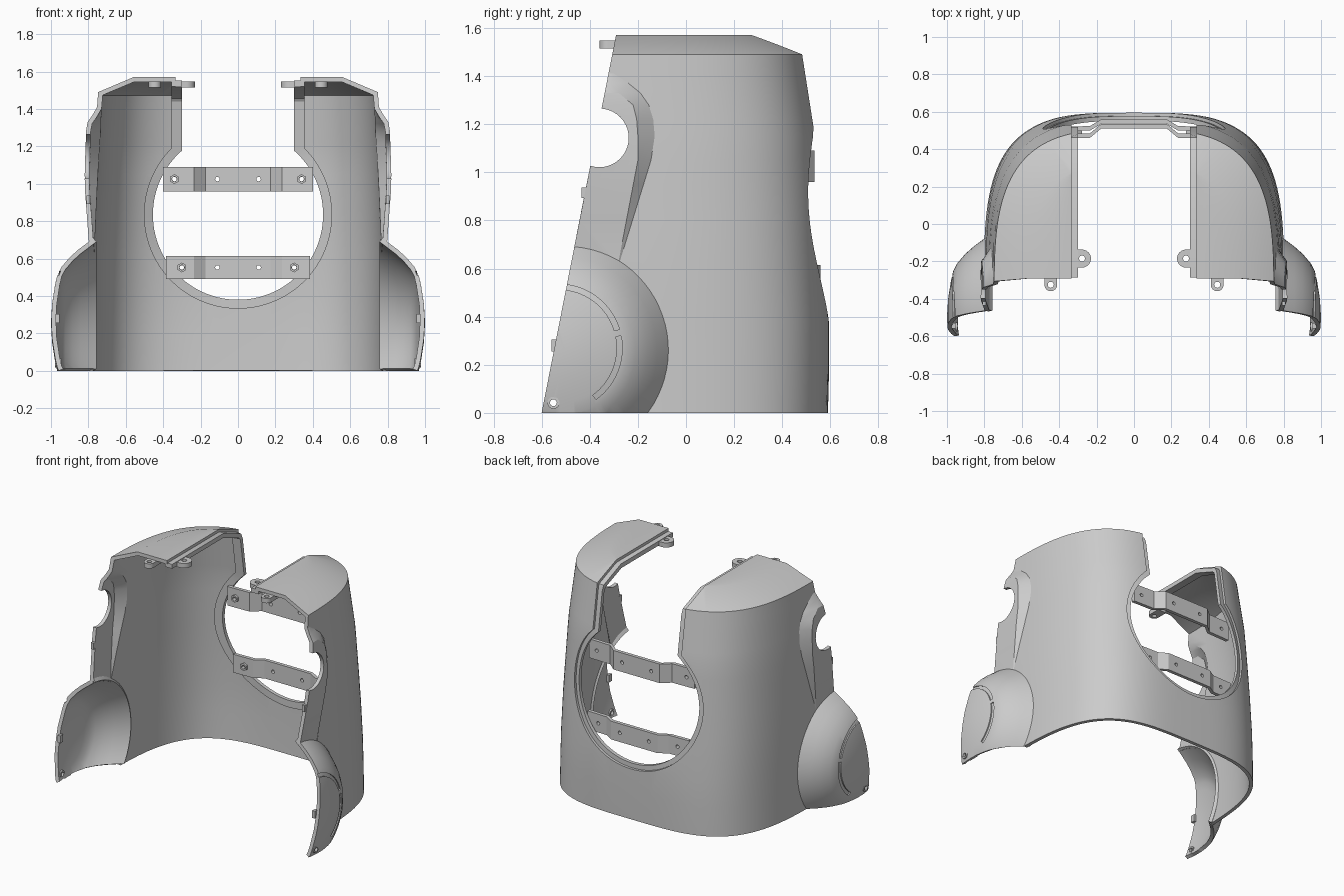
import bpy, bmesh, math
from mathutils import Matrix, Vector

if "Cube" in bpy.data.objects:
    bpy.data.objects.remove(bpy.data.objects["Cube"])

SLANT = 0.197


def interp(tab, z):
    for (z0, a), (z1, b) in zip(tab, tab[1:]):
        if z <= z1:
            return a + (b - a) * max(0, z - z0) / (z1 - z0)
    return tab[-1][1]


# Body measurements by height
WIDTH = [(0, .803), (.63, .793), (1.1, .775), (1.49, .748), (1.57, .56)]
BACK = [(0, .59), (.2, .595), (.38, .595), (.8, .575), (1.15, .555), (1.49, .505), (1.57, .32)]
EDGE_OUT = [(0, -.29), (.63, -.275), (1.1, -.13), (1.2, -.13), (1.28, -.155), (1.33, -.19), (1.37, -.24), (1.41, -.3), (1.57, -.25)]
EDGE_IN = [(0, -.31), (.63, -.28), (1.05, -.2), (1.2, -.2), (1.28, -.22), (1.33, -.28), (1.37, -.31), (1.41, -.312), (1.57, -.27)]
FLARE = [(0, 0), (.63, 0), (1.0, .042), (1.28, .05), (1.33, .045), (1.37, .02), (1.41, 0), (1.57, 0)]
YC = -.4
THICK = .025


def power(z):
    return 3.6 - .4 * min(z, 1.49) / 1.49


def side_x(y, z):
    n = power(z)
    s = max(0, (y - YC) / (interp(BACK, z) - YC))
    return interp(WIDTH, z) * max(0, 1 - s ** n) ** (1 / n)


def back_y(x, z):
    n = power(z)
    return YC + (interp(BACK, z) - YC) * max(0, 1 - (abs(x) / interp(WIDTH, z)) ** n) ** (1 / n)


def finish(name, bm):
    me = bpy.data.meshes.new(name)
    bm.to_mesh(me)
    bm.free()
    ob = bpy.data.objects.new(name, me)
    bpy.context.collection.objects.link(ob)
    return ob


def loft(bm, rows, closed=False):
    vs = [[bm.verts.new(p) for p in r] for r in rows]
    m = len(rows[0])
    for a, b in zip(vs, vs[1:]):
        for i in range(m if closed else m - 1):
            j = (i + 1) % m
            bm.faces.new((a[i], a[j], b[j], b[i]))
    return vs


def sweep(name, sections):
    bm = bmesh.new()
    vs = loft(bm, sections, True)
    bm.faces.new(vs[0])
    bm.faces.new(vs[-1])
    bmesh.ops.recalc_face_normals(bm, faces=bm.faces)
    return finish(name, bm)


def cyl(name, loc, r, depth, axis, seg=24):
    bm = bmesh.new()
    bmesh.ops.create_cone(bm, cap_ends=True, segments=seg, radius1=r, radius2=r, depth=depth)
    rot = {'x': Matrix.Rotation(math.pi / 2, 4, 'Y'), 'y': Matrix.Rotation(math.pi / 2, 4, 'X'), 'z': Matrix()}[axis]
    bm.transform(Matrix.Translation(loc) @ rot)
    return finish(name, bm)


def box(name, loc, size):
    bm = bmesh.new()
    bmesh.ops.create_cube(bm, size=1)
    bm.transform(Matrix.Translation(loc) @ Matrix.Diagonal((*size, 1)))
    return finish(name, bm)


def modify(ob, kind, **props):
    mod = ob.modifiers.new(kind.lower(), kind)
    for k, v in props.items():
        setattr(mod, k, v)
    bpy.context.view_layer.objects.active = ob
    bpy.ops.object.modifier_apply(modifier=mod.name)


def cut(ob, *cutters):
    for c in cutters:
        modify(ob, 'BOOLEAN', object=c, operation='DIFFERENCE', solver='EXACT')
        bpy.data.objects.remove(c)


def mirror(ob):
    modify(ob, 'MIRROR')
    return ob


# Main shell: lofted cross-sections with flared side edges and chamfered roof
rows = []
for z in [0, .2, .38, .63, .8, .95, 1.05, 1.15, 1.22, 1.28, 1.33, 1.37, 1.41, 1.49, 1.57]:
    yi, ye, fl, n, B = interp(EDGE_IN, z), interp(EDGE_OUT, z), interp(FLARE, z), power(z), interp(BACK, z)
    half = [(side_x(y, z) + fl, y, z) for y in (-.6 + SLANT * z, yi)]
    a0 = math.asin(((ye - YC) / (B - YC)) ** (n / 2))
    for k in range(33):
        a = a0 + (math.pi / 2 - a0) * k / 32
        y = YC + (B - YC) * math.sin(a) ** (2 / n)
        half.append((interp(WIDTH, z) * max(0, math.cos(a)) ** (2 / n) if k < 32 else 0, y, z))
    rows.append(half + [(-x, y, z) for x, y, z in reversed(half[:-1])])
rows.append([(0, y, z) for x, y, z in rows[-1]])
bm = bmesh.new()
loft(bm, rows)
bmesh.ops.remove_doubles(bm, verts=bm.verts, dist=1e-4)
bmesh.ops.dissolve_degenerate(bm, edges=bm.edges, dist=1e-5)
shell = finish("main_shell", bm)
modify(shell, 'SOLIDIFY', thickness=THICK, offset=-1, use_even_offset=True)
HZ = .835
cut(shell, cyl("hole", (0, .5, HZ), .487, .7, 'y', 96), box("slot", (0, 0, 1.3), (.67, 2, .93)))
PY, PZ, PS = -.5, .255, 1.03
for s in (1, -1):
    hole = cyl("pod_hole", (s * .85, PY, PZ), .425, .5, 'x', 64)
    cut(shell, hole, cyl("notch", (s * .85, -.36, 1.143), .122, .5, 'x', 40))

# Recessed lip following the keyhole opening and the roof slot
ai, ao = math.acos(.30 / .455), math.acos(.355 / .503)
pairs = []
for k in range(41):
    p = []
    for r, a1 in ((.455, ai), (.503, ao)):
        a = -math.pi / 2 + (a1 + math.pi / 2) * k / 40
        p.append((r * math.cos(a), HZ + r * math.sin(a)))
    pairs.append(p)
pairs += [[(.30, z), (.355, z)] for z in (1.3, 1.44)]
lip = []
for (xi, zi), (xo, zo) in pairs:
    yi, yo = back_y(xi, zi) - .018, back_y(xo, zo) - .018
    lip.append([(xi, yi, zi), (xo, yo, zo), (xo, yo - .025, zo), (xi, yi - .025, zi)])
for y, z, dy, dz in ((.462, 1.477, -.025, -.02), (.275, 1.551, -.005, -.03), (-.285, 1.551, 0, -.03)):
    lip.append([(.30, y, z), (.355, y, z), (.355, y + dy, z + dz), (.30, y + dy, z + dz)])
mirror(sweep("opening_lip", lip))

# Domed side pods
DOME = [(0, 1.0), (.1, .994), (.2, .978), (.25, .966), (.29, .945), (.34, .902), (.38, .857), (.43, .79), (.443, .772)]
bm = bmesh.new()
loft(bm, [[(x, PY + r * math.cos(a), PZ + PS * r * math.sin(a)) for a in [2 * math.pi * k / 72 for k in range(72)]]
          for r, x in reversed(DOME)], True)
bmesh.ops.remove_doubles(bm, verts=bm.verts, dist=1e-4)
for co, no in (((0, 0, 0), (0, 0, -1)), ((0, -.6, 0), (0, -1, SLANT))):
    bmesh.ops.bisect_plane(bm, geom=bm.verts[:] + bm.edges[:] + bm.faces[:], plane_co=co, plane_no=no, clear_outer=True)
pod = finish("side_pod", bm)
modify(pod, 'SOLIDIFY', thickness=THICK, offset=-1, use_even_offset=True)

# Arc grooves and screw hole on the pods
for a0, a1 in ((17, 88), (-54, 11)):
    secs = []
    for k in range(21):
        a = math.radians(a0 + (a1 - a0) * k / 20)
        sec = []
        for r, d in ((.243, -.008), (.265, -.008), (.265, .03), (.243, .03)):
            y, z = -.53 + r * math.cos(a), .27 + r * math.sin(a)
            sec.append((interp(DOME, math.hypot(y - PY, (z - PZ) / PS)) + d, y, z))
        secs.append(sec)
    cut(pod, sweep("groove", secs))
cut(pod, cyl("screw_hole", (.95, -.551, .042), .014, .3, 'x'))
mirror(pod)
ring = cyl("pod_screw_ring", (.962, -.551, .042), .025, .035, 'x')
cut(ring, cyl("c", (.962, -.551, .042), .014, .3, 'x'))
mirror(ring)

# Locating pins along the front edge
mirror(box("upper_pin", (.80, -.42, .915), (.02, .03, .045)))
mirror(box("lower_pin", (.965, -.545, .28), (.02, .03, .05)))

# Cranked cross brackets behind the opening
for name, z0, z1, ym, ye, xe, xs in (("upper_bracket", .96, 1.09, .535, .485, .40, .34),
                                     ("lower_bracket", .49, .615, .56, .524, .385, .30)):
    zc = (z0 + z1) / 2
    path = [(0, ym), (.175, ym), (.235, ye), (xe, ye - .005)]
    path = [(-x, y) for x, y in reversed(path[1:])] + path
    br = sweep(name, [[(x, y, z0), (x, y, z1), (x, y - .024, z1), (x, y - .024, z0)] for x, y in path])
    for x in (-xs, -.11, .11, xs):
        cut(br, cyl("c", (x, .5, zc), .012, .4, 'y', 16))
    nut = cyl(name + "_nut", (xs, ye - .03, zc), .026, .02, 'y', 6)
    cut(nut, cyl("c", (xs, .5, zc), .013, .4, 'y', 16))
    mirror(nut)

# Rounded mounting ears under the roof
for name, cx, cy, r, ang, length in (("inner_ear", .278, -.185, .048, math.pi, .06),
                                     ("front_ear", .445, -.325, .034, -math.pi / 2, .08)):
    d = Vector((math.cos(ang), math.sin(ang)))
    side = Vector((-d.y, d.x))
    c = Vector((cx, cy))
    pts = [c + r * (math.cos(b) * d + math.sin(b) * side) for b in [math.pi * (k / 16 - .5) for k in range(17)]]
    pts += [c - d * length + side * r, c - d * length - side * r]
    ear = sweep(name, [[(p.x, p.y, z) for p in pts] for z in (1.515, 1.547)])
    cut(ear, cyl("c", (cx, cy, 1.52), .016, .2, 'z'))
    mirror(ear)

# Smooth curved surfaces, keep edges crisp
bpy.ops.object.select_all(action='SELECT')
bpy.context.view_layer.objects.active = shell
bpy.ops.object.shade_smooth_by_angle(angle=math.radians(25))
